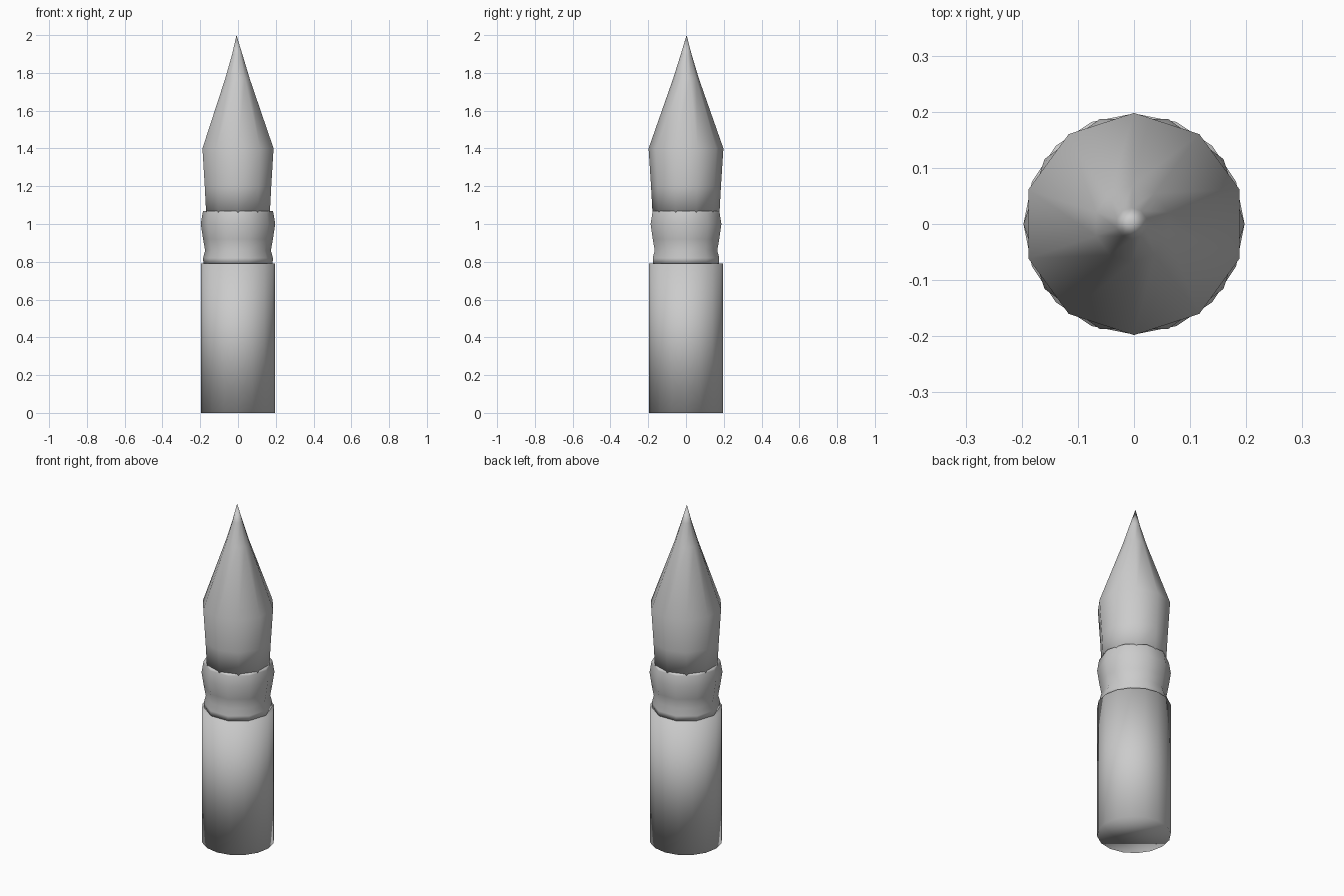
import bpy, bmesh, math

if "Cube" in bpy.data.objects:
    bpy.data.objects.remove(bpy.data.objects["Cube"])


def lathe(name, sides, phase, rings):
    """Capped stack of polygon rings: (z, radius, x offset, y offset)."""
    bm = bmesh.new()
    loops = []
    for z, r, ox, oy in rings:
        if r == 0:
            loops.append([bm.verts.new((ox, oy, z))] * sides)
            continue
        angles = [math.radians(phase) + math.tau * i / sides for i in range(sides)]
        loops.append([bm.verts.new((ox + r * math.cos(a), oy + r * math.sin(a), z))
                      for a in angles])
    for low, high in zip(loops, loops[1:]):
        for i in range(sides):
            j = (i + 1) % sides
            corners = [low[i], low[j], high[j], high[i]]
            bm.faces.new(list(dict.fromkeys(corners)))
    bm.faces.new(loops[0][::-1])
    if rings[-1][1] > 0:
        bm.faces.new(loops[-1])
    for f in bm.faces:
        f.smooth = True
    mesh = bpy.data.meshes.new(name)
    bm.to_mesh(mesh)
    bm.free()
    obj = bpy.data.objects.new(name, mesh)
    bpy.context.collection.objects.link(obj)
    return obj


# Straight cylindrical handle
lathe("handle", 16, 0, [(0, 0.197, 0, 0), (0.79, 0.197, 0, 0)])

# Crimped collar
collar = [(0.79, 0.183), (0.82, 0.185), (0.86, 0.174), (0.92, 0.185),
          (1.0, 0.197), (1.06, 0.187), (1.07, 0.184)]
lathe("collar", 10, 0, [(z, r, 0, 0) for z, r in collar])

# Tapered tip, seated in the collar and leaning slightly at the point
lathe("brush_tip", 10, 90, [
    (1.05, 0.177, 0, 0), (1.2, 0.185, 0, 0), (1.4, 0.198, 0, 0),
    (1.77, 0.068, -0.003, 0), (1.9, 0.028, -0.004, 0.001),
    (2.0, 0, -0.008, 0.003)])
